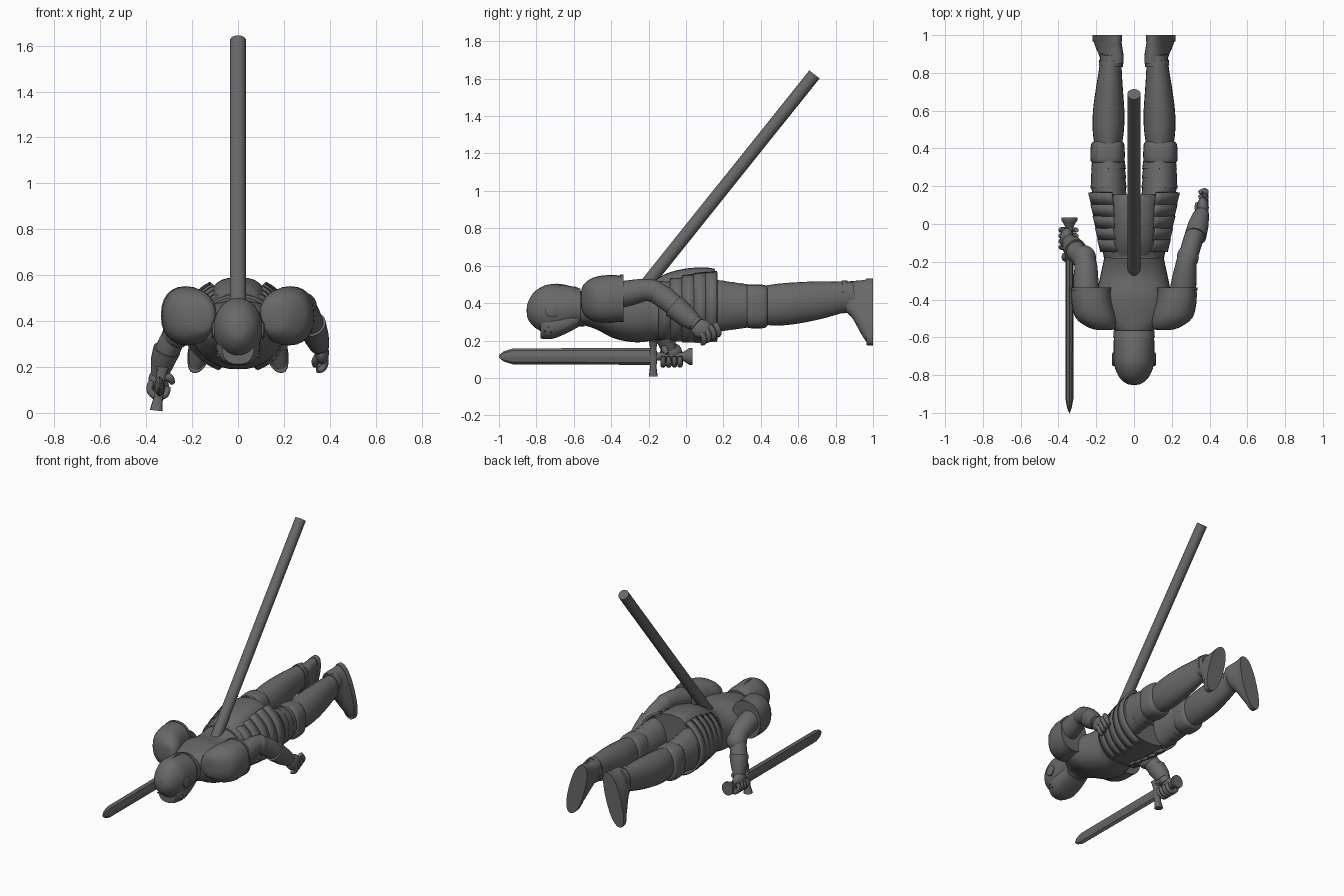
import bpy, bmesh, math
from mathutils import Vector

# dark grey for every part
dark = bpy.data.materials.new("dark_grey")
dark.diffuse_color = (.14, .14, .14, 1)


def finish(name, bm, angle=40, mirror=False):
    bmesh.ops.recalc_face_normals(bm, faces=bm.faces)
    me = bpy.data.meshes.new(name)
    bm.to_mesh(me)
    bm.free()
    me.materials.append(dark)
    me.shade_smooth()
    me.set_sharp_from_angle(angle=math.radians(angle))
    ob = bpy.data.objects.new(name, me)
    bpy.context.collection.objects.link(ob)
    if mirror:
        ob.modifiers.new("Mirror", 'MIRROR')
    return ob


def curve_through(rows, steps):
    # Catmull-Rom interpolation of section rows
    out = []
    for i in range(len(rows) - 1):
        p = [rows[max(i - 1, 0)], rows[i], rows[i + 1], rows[min(i + 2, len(rows) - 1)]]
        for s in range(steps):
            t = s / steps
            out.append([0.5 * (2*b + (c - a)*t + (2*a - 5*b + 4*c - d)*t*t + (3*b - a - 3*c + d)*t**3)
                        for a, b, c, d in zip(*p)])
    return out + [list(rows[-1])]


def loft(name, rows, n=24, steps=4, ref=(0, 0, 1), e=2.0, mirror=False, shear=0.0, angle=40, upright=False):
    # rows: x, y, z, half width, half height of each section; upright keeps sections facing y
    rows = curve_through(rows, steps) if steps > 1 else rows
    pts = [Vector(r[:3]) for r in rows]
    bm, rings = bmesh.new(), []
    for i, r in enumerate(rows):
        t = (pts[min(i + 1, len(pts) - 1)] - pts[max(i - 1, 0)]).normalized()
        if upright:
            t = Vector((0, 1, 0))
        u = t.cross(Vector(ref)).normalized()
        v = u.cross(t)
        ring = []
        for k in range(n):
            c, s = math.cos(2*math.pi*k/n), math.sin(2*math.pi*k/n)
            c, s = [math.copysign(abs(w)**(2/e), w) for w in (c, s)]
            p = pts[i] + u*c*max(r[3], .002) + v*s*max(r[4], .002)
            p.x += (0.42 - p.z) * shear
            ring.append(bm.verts.new(p))
        rings.append(ring)
    for a, b in zip(rings, rings[1:]):
        for k in range(n):
            bm.faces.new((a[k], a[(k + 1) % n], b[(k + 1) % n], b[k]))
    bm.faces.new(rings[0])
    bm.faces.new(rings[-1])
    return finish(name, bm, angle, mirror)


def ball(name, loc, size, mirror=False):
    bm = bmesh.new()
    bmesh.ops.create_uvsphere(bm, u_segments=24, v_segments=16, radius=1)
    for v in bm.verts:
        v.co = Vector([l + c*s for l, c, s in zip(loc, v.co, size)])
    return finish(name, bm, mirror=mirror)


def arc_plate(name, y0, y1, s0, s1, a0, a1, mirror=True):
    # curved armour strip; s = half width, centre z, half height
    bm, n, rows = bmesh.new(), 16, []
    for y, (a, cz, b) in ((y0, s0), (y1, s1)):
        ang = [math.radians(a0 + (a1 - a0)*k/n) for k in range(n + 1)]
        rows.append([bm.verts.new((a*math.cos(q), y, cz + b*math.sin(q))) for q in ang])
    for k in range(n):
        bm.faces.new((rows[0][k], rows[0][k+1], rows[1][k+1], rows[1][k]))
    ob = finish(name, bm)
    m = ob.modifiers.new("Thickness", 'SOLIDIFY')
    m.thickness, m.offset = 0.016, 0
    if mirror:
        ob.modifiers.new("Mirror", 'MIRROR')


# pole stuck in the back
loft("pole", [(0, -.28, .415, .035, .035), (0, .687, 1.623, .035, .035)], steps=1, n=32)

# torso and hips
loft("torso", [(0, -.60, .37, .07, .075), (0, -.56, .375, .105, .09), (0, -.48, .37, .17, .11),
               (0, -.38, .35, .195, .14), (0, -.26, .335, .175, .145), (0, -.15, .36, .155, .155),
               (0, -.05, .375, .175, .165), (0, .06, .395, .20, .178), (0, .15, .395, .20, .17)],
     n=32, e=2.3, upright=True)
loft("neck", [(0, -.66, .36, .08, .085), (0, -.55, .37, .10, .095)], steps=1)
loft("belt", [(0, -.175, .36, .160, .156), (0, -.14, .362, .168, .163)], steps=1, n=32, e=2.3)

# skirt: overlapping side strips and a smooth panel over the seat
for i in range(5):
    f = i / 5
    y = -.145 + .31 * f
    a, cz, b = .172 + .06*f, .365 + .025*f, .165 + .035*math.sin(f*2.2)
    arc_plate("skirt_strip_%d" % i, y, y + .064, (a, cz, b), (a + .016, cz + .003, b + .005), -68, 60)
loft("seat_panel", [(0, -.17, .45, .10, .07), (0, -.10, .46, .115, .10), (0, 0, .47, .125, .115),
                    (0, .10, .475, .125, .116), (0, .155, .475, .12, .108)], e=2.6, upright=True)

# helmet
loft("helmet", [(0, -.852, .36, .004, .004), (0, -.845, .36, .04, .045), (0, -.81, .366, .079, .095),
                (0, -.75, .368, .104, .128), (0, -.69, .368, .108, .132), (0, -.61, .378, .107, .112),
                (0, -.565, .38, .104, .095)], n=32, upright=True)
loft("helmet_rim", [(0, -.60, .378, .110, .113), (0, -.565, .378, .109, .099)], steps=1, n=32)
loft("visor", [(0, -.778, .29, .070, .078), (0, -.755, .285, .085, .077), (0, -.71, .283, .096, .073),
               (0, -.64, .30, .096, .062), (0, -.575, .325, .088, .052)], e=2.5, upright=True)
loft("helmet_comb", [(0, -.84, .37, .005, .04), (0, -.80, .42, .006, .048), (0, -.74, .45, .006, .05),
                     (0, -.67, .455, .006, .05), (0, -.59, .43, .005, .055)], n=10, upright=True)
loft("visor_pivot", [(.09, -.716, .36, .036, .036), (.112, -.716, .36, .036, .036),
                     (.116, -.716, .36, .029, .029)], steps=1, mirror=True)
for i, (y, z) in enumerate([(-.755, .25), (-.72, .245), (-.735, .27), (-.70, .26)]):
    ball("breath_stud_%d" % i, (.083, y, z), (.012, .005, .005), True)

# shoulder armour
loft("shoulder_armour", [(.15, -.562, .42, .03, .03), (.168, -.55, .42, .068, .075), (.20, -.50, .42, .107, .115),
                         (.222, -.42, .422, .108, .128), (.228, -.34, .425, .104, .122)],
     e=2.3, mirror=True, upright=True)
loft("shoulder_rim", [(.228, -.352, .425, .108, .127), (.228, -.335, .425, .108, .127)],
     steps=1, e=2.3, mirror=True)

# legs
loft("thigh", [(.115, .05, .385, .085, .14), (.13, .15, .385, .09, .14), (.137, .25, .385, .09, .125),
               (.138, .36, .385, .082, .108)], mirror=True)
for i in range(3):
    y = .19 + i*.05
    loft("thigh_band_%d" % i, [(.135, y, .385, .096 - i*.002, .136 - i*.007),
                               (.136, y + .048, .384, .090 - i*.002, .128 - i*.007)], steps=1, mirror=True)
loft("knee_armour", [(.140, .325, .383, .078, .108), (.140, .335, .383, .090, .116), (.140, .385, .382, .091, .118),
                     (.139, .425, .382, .087, .113), (.138, .437, .382, .075, .10)],
     steps=2, e=2.7, mirror=True, upright=True)
loft("knee_guard", [(.14, .33, .33, .065, .045), (.14, .385, .325, .075, .06), (.14, .435, .33, .06, .045)],
     mirror=True, upright=True)
loft("shin", [(.137, .42, .388, .073, .105), (.136, .50, .392, .083, .112), (.134, .60, .402, .083, .110),
              (.130, .72, .417, .071, .100), (.125, .82, .43, .06, .085), (.122, .90, .44, .054, .075)], mirror=True)
loft("ankle_band", [(.123, .835, .433, .064, .088), (.121, .865, .434, .063, .086)], steps=1, mirror=True)
loft("foot", [(.118, .85, .435, .054, .078), (.119, .89, .418, .057, .10), (.122, .935, .38, .057, .142),
              (.124, .97, .355, .056, .172)], e=2.3, shear=.26, mirror=True, upright=True)
loft("sole", [(.124, .966, .353, .058, .178), (.124, 1.0, .353, .06, .18)], steps=1, e=2.3, shear=.26, mirror=True)

# left arm, trailing along the body
loft("left_upper_arm", [(.255, -.38, .44, .07, .07), (.265, -.30, .455, .066, .068), (.275, -.22, .47, .056, .06),
                        (.285, -.17, .465, .052, .058)])
ball("left_elbow", (.285, -.175, .465), (.058, .065, .06))
loft("left_forearm", [(.283, -.19, .475, .05, .055), (.305, -.11, .425, .052, .06), (.335, -.02, .35, .05, .052),
                      (.36, .06, .285, .038, .04)])
loft("left_cuff", [(.325, -.065, .385, .058, .066), (.342, .0, .33, .054, .058), (.354, .045, .295, .044, .046)],
     steps=1)
ball("left_palm", (.365, .085, .262), (.031, .058, .05))
for i in range(4):
    y, z = .075 + i*.026, .215 + i*.014
    loft("left_finger_%d" % i, [(.375, y, z + .035, .015, .016), (.38, y + .018, z + .005, .015, .016),
                                (.368, y + .022, z - .022, .014, .015), (.345, y + .012, z - .03, .012, .012)],
         n=12, ref=(1, .3, 0))
loft("left_thumb", [(.35, .06, .25, .017, .017), (.336, .085, .225, .016, .016), (.335, .11, .205, .01, .01)], n=12)

# right arm, reaching down to the sword
loft("right_upper_arm", [(-.25, -.38, .43, .07, .07), (-.255, -.29, .41, .066, .068), (-.255, -.22, .375, .06, .062),
                         (-.27, -.17, .335, .056, .056)])
ball("right_elbow", (-.265, -.18, .345), (.064, .068, .064))
loft("right_forearm", [(-.27, -.18, .35, .052, .052), (-.30, -.15, .29, .054, .055), (-.33, -.115, .22, .047, .05),
                       (-.345, -.09, .15, .036, .042)], ref=(0, 1, 0))
loft("right_cuff", [(-.31, -.14, .275, .06, .062), (-.328, -.115, .225, .053, .056), (-.337, -.10, .185, .043, .046)],
     steps=1, ref=(0, 1, 0))
ball("right_palm", (-.355, -.08, .14), (.036, .058, .05))
for i in range(4):
    y = -.122 + i*.03
    loft("right_finger_%d" % i, [(-.375, y, .14, .014, .014), (-.385, y, .10, .015, .015),
                                 (-.355, y, .07, .015, .015), (-.315, y, .08, .014, .014),
                                 (-.305, y, .115, .012, .012)], n=12, ref=(0, 1, 0))
loft("right_thumb", [(-.335, -.10, .16, .018, .018), (-.30, -.115, .155, .018, .018), (-.285, -.10, .13, .012, .012)],
     n=12, ref=(0, 1, 0))

# sword
X, Z = -.342, .115
loft("blade", [(X, -1.0, Z, .002, .006), (X, -.975, Z, .012, .027), (X, -.925, Z, .021, .043),
               (X, -.18, Z, .022, .045)], n=8, steps=1, angle=20)
loft("guard", [(X - .014, -.175, .01, .028, .024), (X - .011, -.175, .035, .024, .020),
               (X - .005, -.175, .065, .02, .017), (X, -.175, .11, .024, .024), (X + .005, -.175, .155, .02, .017),
               (X + .011, -.175, .18, .024, .020), (X + .014, -.175, .20, .028, .024)],
     n=12, steps=1, ref=(0, 1, 0), e=3)
loft("grip", [(X, -.17, Z, .02, .022), (X, .01, Z, .02, .022)], n=16, steps=1)
loft("pommel", [(X, -.02, Z, .02, .022), (X, .005, Z, .032, .036), (X, .018, Z, .042, .046), (X, .035, Z, .042, .046)],
     n=16, steps=1)
